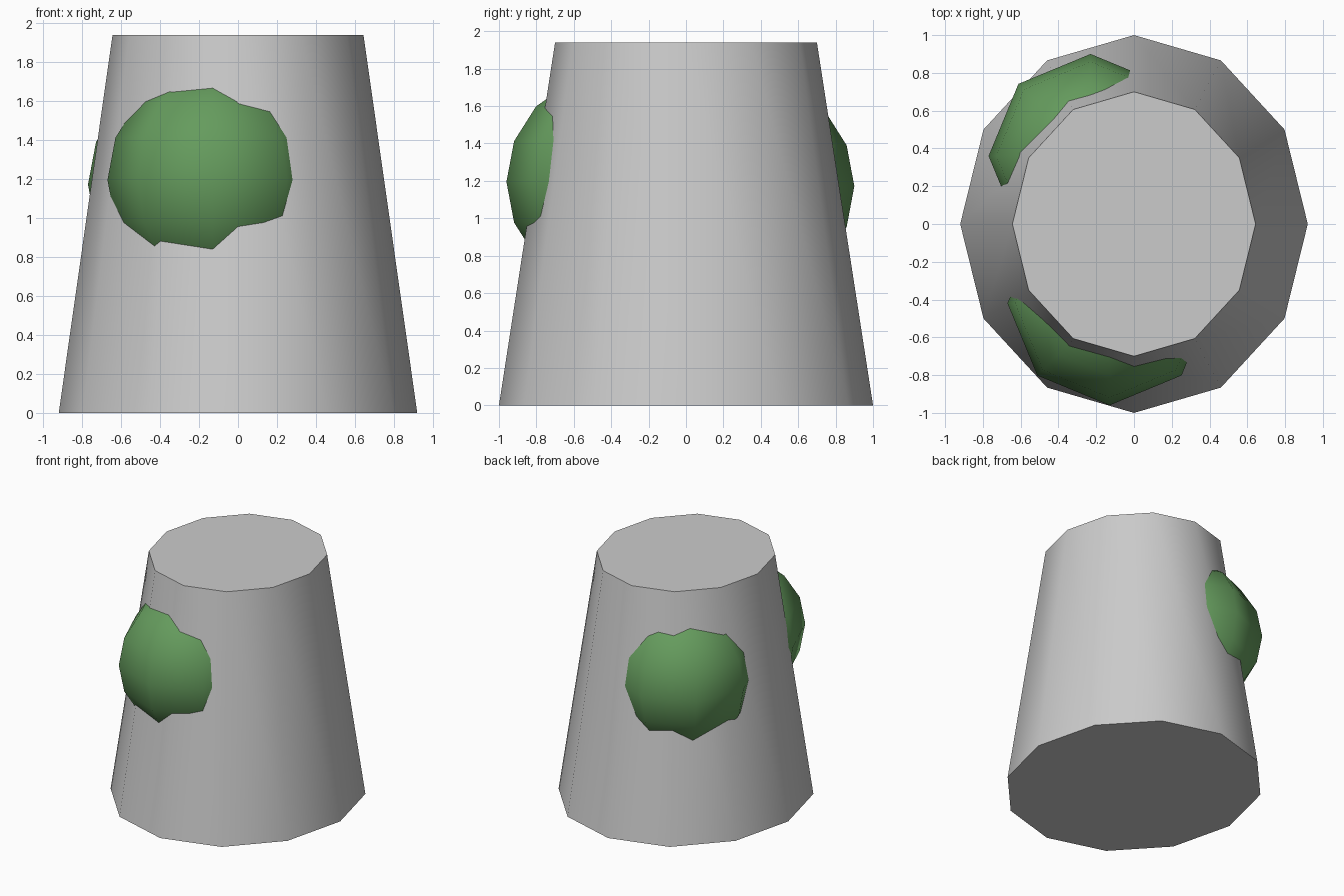
import bpy
from math import radians

if "Cube" in bpy.data.objects:
    bpy.data.objects.remove(bpy.data.objects["Cube"])

# Tapered twelve-sided body, slightly narrower in x
H = 1.94
bpy.ops.mesh.primitive_cone_add(vertices=12, radius1=1.0, radius2=0.70, depth=H,
                                location=(0, 0, H / 2))
body = bpy.context.object
body.name = "tapered_body"
body.scale.x = 0.92
bpy.ops.object.transform_apply(location=False, rotation=False, scale=True)
bpy.ops.object.shade_smooth_by_angle(angle=radians(50))

green = bpy.data.materials.new("green")
green.diffuse_color = (0.13, 0.33, 0.11, 1)
green.use_nodes = True
green.node_tree.nodes["Principled BSDF"].inputs["Base Color"].default_value = green.diffuse_color


# Low-poly green patches: spheres half sunk into the body
def patch(name, location):
    bpy.ops.mesh.primitive_uv_sphere_add(segments=8, ring_count=8, radius=1,
                                         location=location)
    ob = bpy.context.object
    ob.name = name
    ob.scale = (0.54, 0.54, 0.57)
    bpy.ops.object.transform_apply(location=False, rotation=False, scale=True)
    bpy.ops.object.shade_smooth_by_angle(angle=radians(60))
    ob.data.materials.append(green)


patch("front_patch", (-0.13, -0.42, 1.195))
patch("back_patch", (-0.23, 0.36, 1.172))
